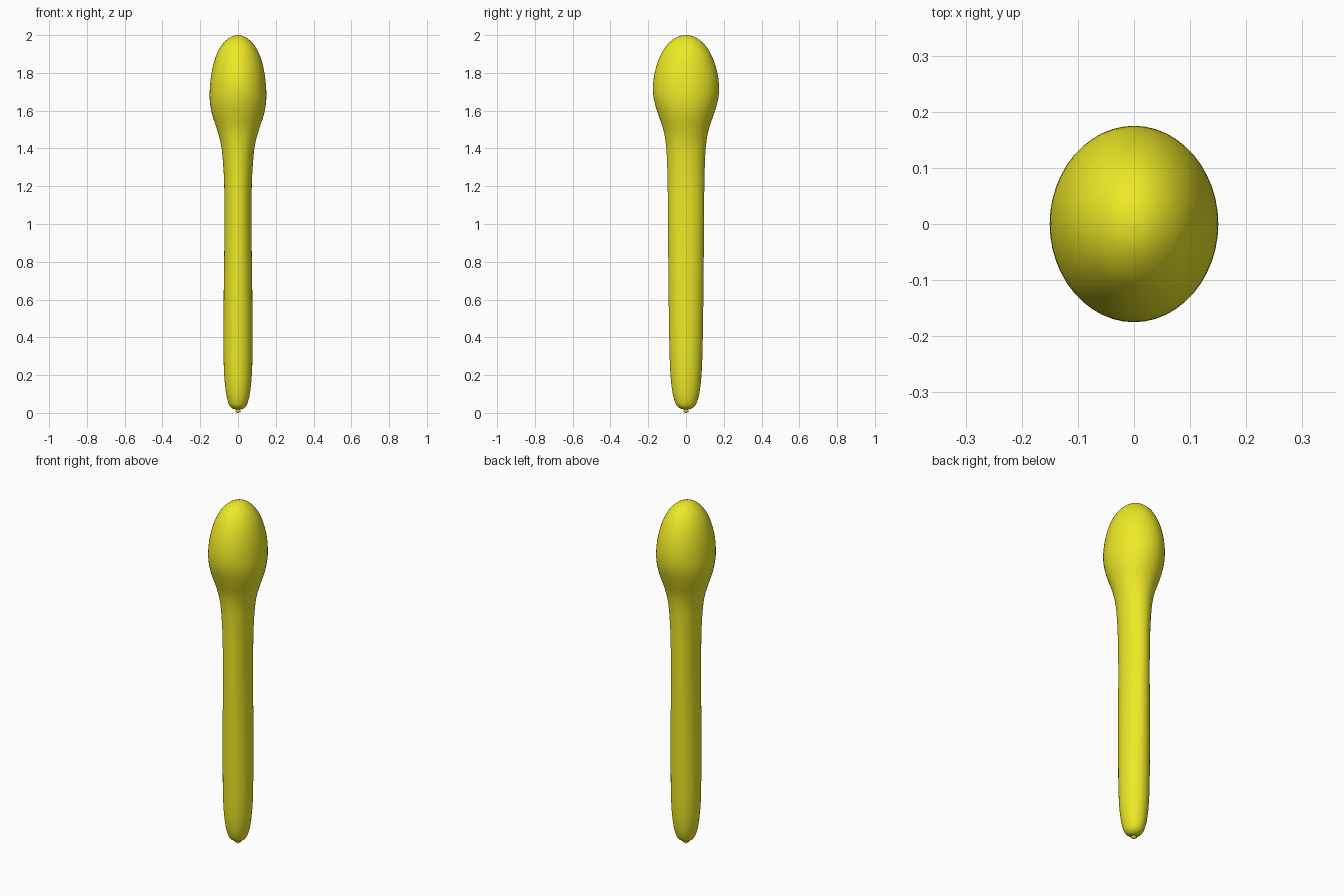
import bpy, bmesh, math

if "Cube" in bpy.data.objects:
    bpy.data.objects.remove(bpy.data.objects["Cube"])

yellow = bpy.data.materials.new("yellow")
yellow.diffuse_color = (0.85, 0.82, 0.02, 1)
yellow.use_nodes = True
yellow.node_tree.nodes["Principled BSDF"].inputs["Base Color"].default_value = yellow.diffuse_color
SIDES = 48


def catmull(a, b, c, d, t):
    return 0.5 * (2*b + (c-a)*t + (2*a-5*b+4*c-d)*t*t + (3*b-a-3*c+d)*t**3)


def smooth_profile(pts, steps):
    out = []
    for i in range(len(pts) - 1):
        q = [pts[max(i-1, 0)], pts[i], pts[i+1], pts[min(i+2, len(pts)-1)]]
        for s in range(steps):
            out.append(tuple(catmull(*[p[k] for p in q], s/steps) for k in range(3)))
    return out + [pts[-1]]


def loft(name, profile):
    """Skin elliptical rings given as (z, half width x, half depth y)."""
    bm = bmesh.new()
    rings = []
    for z, rx, ry in profile:
        rings.append([bm.verts.new((rx*math.cos(2*math.pi*i/SIDES),
                                    ry*math.sin(2*math.pi*i/SIDES), z))
                      for i in range(SIDES)])
    for a, b in zip(rings, rings[1:]):
        for i in range(SIDES):
            j = (i+1) % SIDES
            bm.faces.new((a[i], a[j], b[j], b[i]))
    bm.faces.new(rings[0][::-1])
    bm.faces.new(rings[-1])
    me = bpy.data.meshes.new(name)
    bm.to_mesh(me)
    bm.free()
    ob = bpy.data.objects.new(name, me)
    bpy.context.collection.objects.link(ob)
    me.materials.append(yellow)
    me.polygons.foreach_set("use_smooth", [True]*len(me.polygons))
    return ob


# Slim handle swelling into an egg-shaped head
body = [(0.018, 0.008, 0.008), (0.021, 0.025, 0.025), (0.035, 0.042, 0.046),
        (0.06, 0.053, 0.059), (0.11, 0.064, 0.072), (0.2, 0.073, 0.082),
        (0.35, 0.077, 0.088), (0.7, 0.075, 0.093), (1.0, 0.071, 0.095),
        (1.2, 0.073, 0.097), (1.32, 0.079, 0.1), (1.42, 0.09, 0.106),
        (1.5, 0.111, 0.12), (1.58, 0.137, 0.147), (1.65, 0.149, 0.168),
        (1.72, 0.149, 0.175), (1.8, 0.14, 0.166), (1.88, 0.12, 0.141),
        (1.94, 0.091, 0.107), (1.975, 0.06, 0.071), (1.994, 0.03, 0.036),
        (2.0, 0.003, 0.003)]
loft("handle_and_head", smooth_profile(body, 4))

# Small button under the handle
loft("bottom_button", [(0.0, 0.004, 0.004), (0.004, 0.009, 0.009), (0.009, 0.017, 0.017),
                       (0.013, 0.012, 0.012), (0.022, 0.008, 0.008)])
